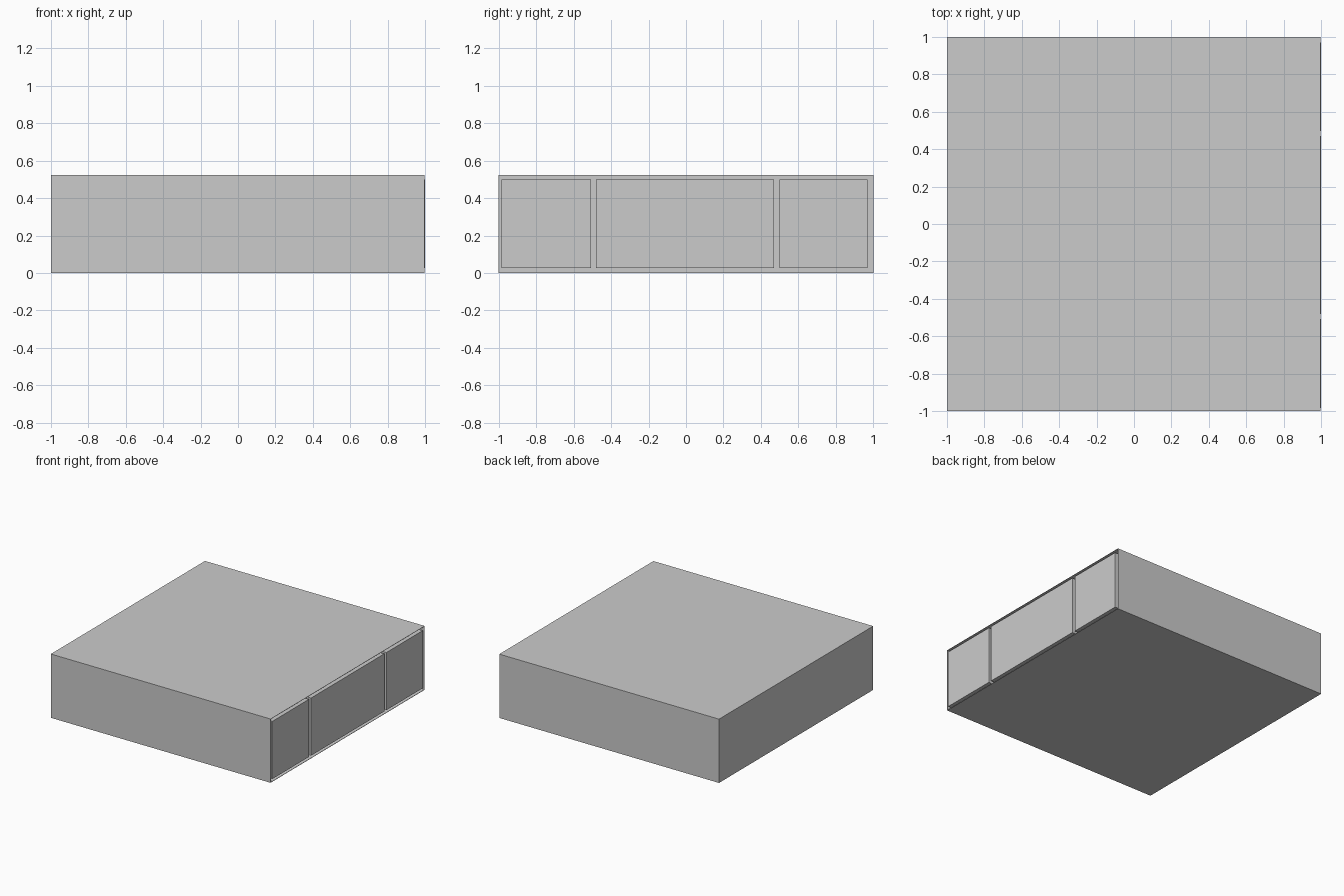
import bpy, bmesh
from mathutils import Vector

if "Cube" in bpy.data.objects:
    bpy.data.objects.remove(bpy.data.objects["Cube"])

H = 0.524      # cabinet height
LIP = 0.996    # x of the open edge of the case
BACK = 0.90    # depth of the gaps around the drawers


def box_mesh(lo, hi):
    lo, hi = Vector(lo), Vector(hi)
    bm = bmesh.new()
    bmesh.ops.create_cube(bm, size=1)
    for v in bm.verts:
        v.co = Vector([(lo[i] + hi[i]) / 2 + v.co[i] * (hi[i] - lo[i]) for i in range(3)])
    return bm


def add(name, bm):
    bm.normal_update()
    me = bpy.data.meshes.new(name)
    bm.to_mesh(me)
    bm.free()
    ob = bpy.data.objects.new(name, me)
    bpy.context.collection.objects.link(ob)
    return ob


# case: block with a thin rim around a recessed right side
bm = box_mesh((-1, -1, 0), (LIP, 1, H))
bm.normal_update()
right = max(bm.faces, key=lambda f: f.normal.x)
bmesh.ops.inset_region(bm, faces=[right], thickness=0.003, use_even_offset=True)
ext = bmesh.ops.extrude_discrete_faces(bm, faces=[right])
for v in ext["faces"][0].verts:
    v.co.x = BACK
add("case", bm)

# three drawers standing in the recess, with gaps between them
drawers = {
    "front_drawer": (-0.984, -0.508),
    "middle_drawer": (-0.481, 0.471),
    "back_drawer": (0.498, 0.970),
}
for name, (y0, y1) in drawers.items():
    add(name, box_mesh((BACK - 0.01, y0, 0.026), (1, y1, 0.499)))
